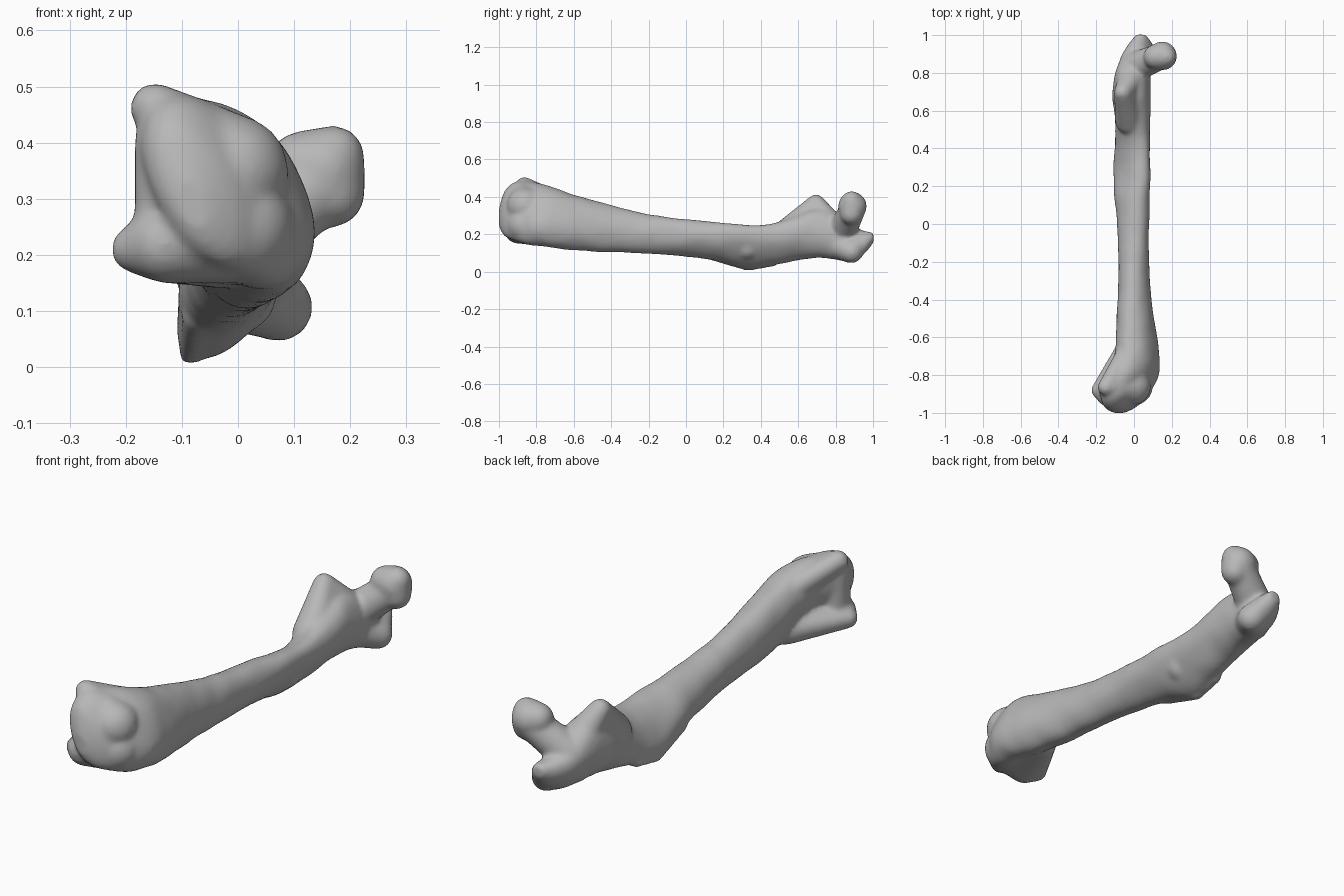
import bpy, bmesh, math
from mathutils import Matrix, Vector, noise

old = bpy.data.objects.get("Cube")
if old:
    bpy.data.objects.remove(old, do_unlink=True)

bone_grey = bpy.data.materials.new("bone_grey")
bone_grey.use_nodes = True
GREY = (0.48, 0.48, 0.48, 1)
bone_grey.diffuse_color = GREY
bone_grey.node_tree.nodes["Principled BSDF"].inputs["Base Color"].default_value = GREY

# Shaft sections: y, x min, x max, z min, z max, slant
SECTIONS = [
    (-1.0, -0.11, -0.05, 0.24, 0.34, -0.4),
    (-0.97, -0.155, 0.01, 0.185, 0.43, -0.5),
    (-0.91, -0.175, 0.07, 0.16, 0.48, -0.5),
    (-0.84, -0.17, 0.115, 0.145, 0.485, -0.5),
    (-0.76, -0.12, 0.135, 0.135, 0.47, -0.4),
    (-0.68, -0.1, 0.133, 0.125, 0.44, -0.3),
    (-0.55, -0.095, 0.115, 0.11, 0.395, -0.2),
    (-0.4, -0.087, 0.092, 0.105, 0.357, -0.1),
    (-0.2, -0.082, 0.08, 0.095, 0.307, 0),
    (0.0, -0.092, 0.08, 0.08, 0.28, 0.2),
    (0.16, -0.105, 0.085, 0.06, 0.265, 0.35),
    (0.32, -0.108, 0.087, 0.015, 0.252, 0.6),
    (0.45, -0.1, 0.084, 0.03, 0.255, 0.45),
    (0.6, -0.106, 0.087, 0.062, 0.305, 0.2),
    (0.7, -0.115, 0.087, 0.075, 0.34, 0.0),
    (0.8, -0.1, 0.09, 0.065, 0.325, -0.2),
    (0.88, -0.07, 0.11, 0.05, 0.25, -0.4),
    (0.95, -0.03, 0.1, 0.09, 0.22, -0.3),
    (1.003, 0.01, 0.06, 0.155, 0.21, 0),
]
SIDES = 32


def spline(a, b, c, d, t):
    """Smooth curve from b to c through four neighbouring values."""
    return b + 0.5 * t * (c - a + t * (2*a - 5*b + 4*c - d + t * (3*(b - c) + d - a)))


def add_shaft(bm):
    rings = []
    last = len(SECTIONS) - 1
    for i in range(last):
        near = [SECTIONS[min(max(i + k, 0), last)] for k in (-1, 0, 1, 2)]
        for step in range(4 if i < last - 1 else 5):
            y, x0, x1, z0, z1, slant = (spline(*v, step / 4) for v in zip(*near))
            mid = Vector(((x0 + x1) / 2, y, (z0 + z1) / 2))
            ring = []
            for s in range(SIDES):
                a = math.tau * s / SIDES
                arm = Vector(((x1 - x0) * math.cos(a) / 2, 0,
                              (z1 - z0) * math.sin(a + slant) / 2))
                wobble = 1 + 0.05 * noise.noise((mid + arm) * 10)
                ring.append(bm.verts.new(mid + arm * wobble))
            rings.append(ring)
    for a, b in zip(rings, rings[1:]):
        for s in range(SIDES):
            t = (s + 1) % SIDES
            bm.faces.new((a[s], a[t], b[t], b[s]))
    bm.faces.new(rings[0])
    bm.faces.new(rings[-1])


def add_knob(bm, *balls):
    """Stretch one convex skin over balls given as x, y, z, radius."""
    points = bmesh.new()
    for *centre, radius in balls:
        bmesh.ops.create_icosphere(points, subdivisions=3, radius=radius,
                                   matrix=Matrix.Translation(centre))
    verts = [bm.verts.new(v.co) for v in points.verts]
    points.free()
    bmesh.ops.convex_hull(bm, input=verts)
    for v in verts:
        if v.is_valid and not v.link_faces:
            bm.verts.remove(v)


bm = bmesh.new()
add_shaft(bm)

# Knee end: upper knuckle, lower knuckle and the bridge between them
add_knob(bm, (-0.148, -0.865, 0.462, 0.045), (-0.01, -0.86, 0.35, 0.1),
         (-0.035, -0.68, 0.37, 0.055))
add_knob(bm, (-0.185, -0.88, 0.21, 0.042), (-0.13, -0.9, 0.22, 0.07),
         (0.0, -0.86, 0.25, 0.1), (-0.035, -0.66, 0.2, 0.06))
add_knob(bm, (-0.115, -0.88, 0.27, 0.07), (-0.115, -0.88, 0.4, 0.07))

# Low ridge along the underside
add_knob(bm, (-0.086, 0.33, 0.022, 0.019), (-0.078, 0.47, 0.05, 0.022),
         (-0.07, 0.14, 0.09, 0.03), (0.0, 0.33, 0.13, 0.07))

# Hip end: upper knob
add_knob(bm, (-0.06, 0.695, 0.368, 0.046), (-0.02, 0.55, 0.21, 0.08),
         (0.0, 0.78, 0.23, 0.08))

# Hip end: neck and ball
add_knob(bm, (0.0, 0.83, 0.21, 0.08), (0.14, 0.887, 0.325, 0.07))
add_knob(bm, (0.115, 0.885, 0.355, 0.066), (0.15, 0.89, 0.35, 0.077),
         (0.165, 0.885, 0.31, 0.062), (0.17, 0.885, 0.375, 0.056))

# Hip end: lower knob
add_knob(bm, (0.072, 0.885, 0.107, 0.062), (0.035, 0.965, 0.18, 0.036),
         (0.0, 0.8, 0.15, 0.08))

bmesh.ops.recalc_face_normals(bm, faces=bm.faces)
mesh = bpy.data.meshes.new("thigh_bone")
bm.to_mesh(mesh)
bm.free()
mesh.materials.append(bone_grey)
bone = bpy.data.objects.new("thigh_bone", mesh)
bpy.context.collection.objects.link(bone)

# Fuse the parts into one skin and soften the joins
fuse = bone.modifiers.new("fuse", 'REMESH')
fuse.mode = 'VOXEL'
fuse.voxel_size = 0.01
fuse.use_smooth_shade = True
soften = bone.modifiers.new("soften", 'SMOOTH')
soften.factor = 0.5
soften.iterations = 10
